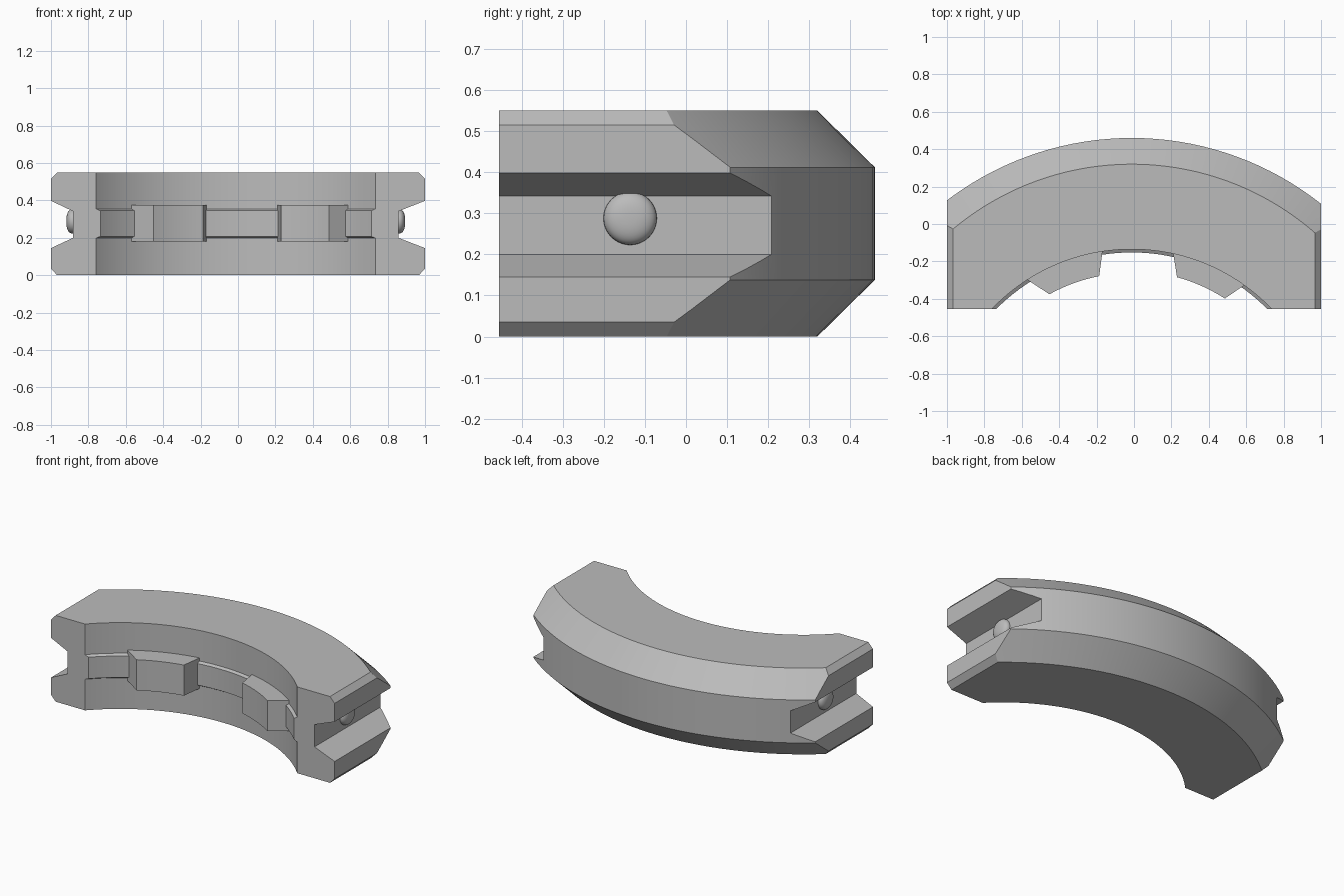
import bpy
import bmesh
from math import cos, sin, pi, atan2
from mathutils import Matrix, Vector

if "Cube" in bpy.data.objects:
    bpy.data.objects.remove(bpy.data.objects["Cube"])

CENTRE = Vector((-0.012, -1.17, 0))   # axis of the arc
HEIGHT, FRONT = 0.55, -0.455

grey = bpy.data.materials.new("plain grey")
grey.use_nodes = True
grey.diffuse_color = (0.5, 0.5, 0.5, 1)
grey.node_tree.nodes["Principled BSDF"].inputs["Base Color"].default_value = (0.5, 0.5, 0.5, 1)


def make_object(name, bm):
    bmesh.ops.recalc_face_normals(bm, faces=bm.faces)
    mesh = bpy.data.meshes.new(name)
    bm.to_mesh(mesh)
    bm.free()
    mesh.materials.append(grey)
    obj = bpy.data.objects.new(name, mesh)
    bpy.context.collection.objects.link(obj)
    return obj


def smooth(obj):
    bpy.ops.object.select_all(action="DESELECT")
    obj.select_set(True)
    bpy.context.view_layer.objects.active = obj
    bpy.ops.object.shade_smooth_by_angle(angle=pi / 7)


def lathe(name, profile, steps, closed):
    """Turn a (radius, height) profile about z."""
    bm = bmesh.new()
    verts = [bm.verts.new((r, 0, z)) for r, z in profile]
    pairs = list(zip(verts, verts[1:] + verts[:1]))
    edges = [bm.edges.new(p) for p in (pairs if closed else pairs[:-1])]
    bmesh.ops.spin(bm, geom=verts + edges, cent=(0, 0, 0), axis=(0, 0, 1),
                   angle=2 * pi, steps=steps, use_merge=True)
    bmesh.ops.remove_doubles(bm, verts=bm.verts, dist=1e-5)
    return make_object(name, bm)


def prism(name, points, offset):
    """Extrude a closed outline along an offset."""
    bm = bmesh.new()
    face = bm.faces.new([bm.verts.new(p) for p in points])
    out = bmesh.ops.extrude_face_region(bm, geom=[face], use_keep_orig=True)
    moved = [v for v in out["geom"] if isinstance(v, bmesh.types.BMVert)]
    bmesh.ops.translate(bm, verts=moved, vec=offset)
    return make_object(name, bm)


# Curved body with bevelled rim and a thin raised band inside
body = lathe("curved_body", [
    (1.035, 0), (1.49, 0), (1.63, 0.138), (1.63, 0.412), (1.49, HEIGHT),
    (1.035, HEIGHT), (1.035, 0.355), (1.018, 0.345), (1.018, 0.208),
    (1.035, 0.198)], 160, True)
body.data.transform(Matrix.Translation(CENTRE))

# Straight end section: bevelled corners and a side groove
half = [(0.967, -0.01), (0.967, 0), (1, 0.035), (1, 0.145), (0.87, 0.2),
        (0.87, 0.342), (1, 0.398), (1, 0.515), (0.967, HEIGHT), (0.967, HEIGHT + 0.01)]


def section_x(x, side):
    return side * x + (CENTRE.x if x < 0.9 else 0)


outline = [(section_x(x, 1), FRONT, z) for x, z in half]
outline += [(section_x(x, -1), FRONT, z) for x, z in reversed(half)]
cutter = prism("end_section_cutter", outline, (0, 1.5, 0))
cutter.hide_render = True

cut = body.modifiers.new("end cut", "BOOLEAN")
cut.operation = "INTERSECT"
cut.solver = "EXACT"
cut.object = cutter
bpy.context.view_layer.objects.active = body
bpy.ops.object.modifier_apply(modifier=cut.name)
bpy.data.objects.remove(cutter)
smooth(body)


# Inner blocks with a curved front face
def polar(radius, angle, z):
    return CENTRE + Vector((radius * cos(angle), radius * sin(angle), z))


def angle_of(p):
    return atan2(p[1] - CENTRE.y, p[0] - CENTRE.x)


def block(name, wall_a, face_a, face_b, wall_b, radius):
    a, b = angle_of(face_a), angle_of(face_b)
    arc = [polar(radius, a + (b - a) * i / 12, 0.18) for i in range(13)]

    # sink each end into the wall along its own slope
    def sunk(face, wall):
        f, w = Vector((*face, 0.18)), Vector((*wall, 0.18))
        return w + (w - f).normalized() * 0.04

    points = [sunk(face_a, wall_a)] + arc + [sunk(face_b, wall_b)]
    smooth(prism(name, points, (0, 0, 0.195)))


block("right_inner_block", (-0.565, -0.302), (-0.45, -0.38),
      (-0.187, -0.275), (-0.17, -0.155), 0.908)
block("left_inner_block", (0.21, -0.16), (0.23, -0.285),
      (0.488, -0.395), (0.585, -0.33), 0.918)

# Rounded buttons in the side grooves
steps = 10
dome = [(0.065, -0.02)]
for i in range(steps + 1):
    t = i / steps * pi / 2
    dome.append((0.065 * max(cos(t), 0) ** 0.8, 0.036 * sin(t) ** 0.8))
for name, side in (("left_button", 1), ("right_button", -1)):
    button = lathe(name, dome, 40, False)
    button.data.transform(
        Matrix.Translation((section_x(0.87, side), -0.136, 0.288))
        @ Matrix.Rotation(side * pi / 2, 4, "Y"))
    smooth(button)
